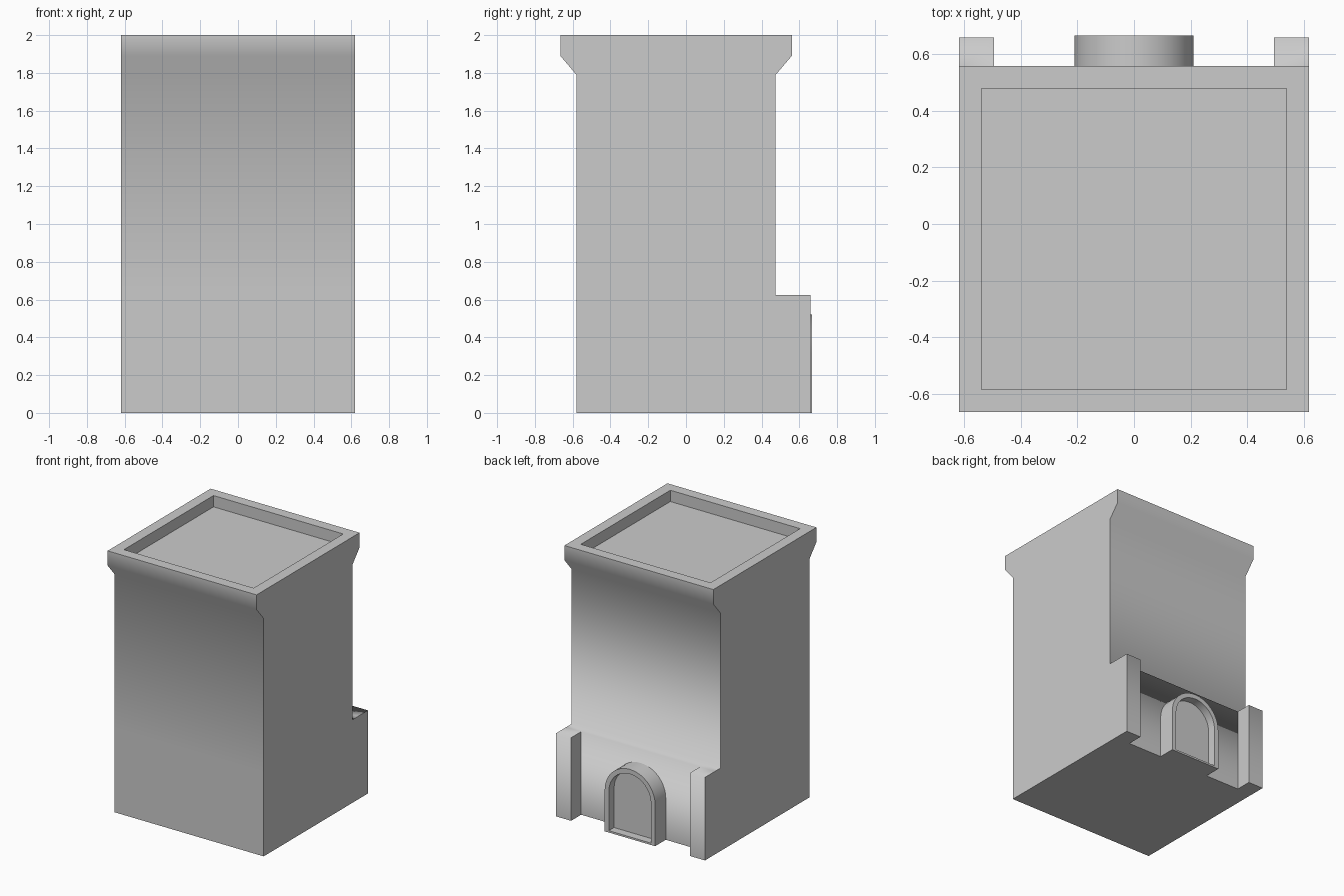
import bpy, bmesh, math
from mathutils import Vector

if "Cube" in bpy.data.objects:
    bpy.data.objects.remove(bpy.data.objects["Cube"])

stone = bpy.data.materials.new("plain_grey")
stone.diffuse_color = (0.6, 0.6, 0.6, 1)
stone.use_nodes = True
stone.node_tree.nodes["Principled BSDF"].inputs["Base Color"].default_value = stone.diffuse_color

LEDGE = 0.625   # height of the projecting base at the back


def finish(bm, name, keep_smooth):
    """Shade smooth, with sharp edges wherever keep_smooth does not apply."""
    bmesh.ops.recalc_face_normals(bm, faces=bm.faces)
    for f in bm.faces:
        f.smooth = True
    for e in bm.edges:
        if len(e.link_faces) == 2 and e.calc_face_angle(0) > 0.55 and not keep_smooth(e):
            e.smooth = False
    me = bpy.data.meshes.new(name)
    bm.to_mesh(me)
    bm.free()
    me.materials.append(stone)
    ob = bpy.data.objects.new(name, me)
    bpy.context.collection.objects.link(ob)
    return ob


def extrude(bm, faces, offset):
    res = bmesh.ops.extrude_face_region(bm, geom=faces)
    moved = [g for g in res["geom"] if isinstance(g, bmesh.types.BMVert)]
    bmesh.ops.translate(bm, verts=moved, vec=Vector(offset))
    left = [f for f in faces if f.is_valid]
    if left:
        bmesh.ops.delete(bm, geom=left, context='FACES_ONLY')


# tower: side profile (y, z) swept across the width
profile = [(-0.58, 0), (0.54, 0), (0.54, LEDGE), (0.475, LEDGE), (0.475, 1.79),
           (0.56, 1.89), (0.56, 2), (-0.665, 2), (-0.665, 1.89), (-0.58, 1.79),
           (-0.58, LEDGE)]
bm = bmesh.new()
ends = [[bm.verts.new((x, y, z)) for y, z in profile] for x in (-0.62, 0.62)]
for loop in ends:
    bm.faces.new(loop)
for i in range(len(profile)):
    j = (i + 1) % len(profile)
    bm.faces.new((ends[0][i], ends[0][j], ends[1][j], ends[1][i]))
bmesh.ops.recalc_face_normals(bm, faces=bm.faces)

# corner piers: split the back and pull out its lower ends
for x in (-0.495, 0.495):
    bmesh.ops.bisect_plane(bm, geom=bm.verts[:] + bm.edges[:] + bm.faces[:],
                           plane_co=(x, 0, 0), plane_no=(1, 0, 0))
for side in (-1, 1):
    bm.normal_update()
    pier = [f for f in bm.faces if f.normal.y > 0.9
            and f.calc_center_median().z < 0.5
            and f.calc_center_median().x * side > 0.5]
    extrude(bm, pier, (0, 0.12, 0))

# sunken roof behind a parapet
bm.normal_update()
roof = [f for f in bm.faces if f.normal.z > 0.9 and f.calc_center_median().z > 1.95]
bmesh.ops.inset_region(bm, faces=roof, thickness=0.08, use_even_offset=True)
extrude(bm, roof, (0, 0, -0.085))


def at_ledge(e):
    mid = (e.verts[0].co + e.verts[1].co) / 2
    return abs(mid.z - LEDGE) < 0.01 and all(abs(f.normal.x) < 0.1 for f in e.link_faces)


# the cornice bends are soft as well, they lie between 1.7 and 1.95
def soft(e):
    zs = [v.co.z for v in e.verts]
    bend = min(zs) > 1.7 and max(zs) < 1.9 and all(abs(f.normal.x) < 0.1 for f in e.link_faces)
    return at_ledge(e) or bend


finish(bm, "tower", soft)


# arched doorway: nested arch outlines bridged into a frame with a recess
def arch(bm, r, base, y, spring=0.312, n=20):
    pts = [(r, base)]
    pts += [(r * math.cos(math.pi * i / n), spring + r * math.sin(math.pi * i / n))
            for i in range(n + 1)]
    pts.append((-r, base))
    return [bm.verts.new((x, y, z)) for x, z in pts]


bm = bmesh.new()
loops = [arch(bm, 0.21, 0, 0.53), arch(bm, 0.21, 0, 0.667),
         arch(bm, 0.175, 0.014, 0.667), arch(bm, 0.175, 0.014, 0.605)]
for a, b in zip(loops, loops[1:]):
    for i in range(len(a)):
        j = (i + 1) % len(a)
        bm.faces.new((a[i], a[j], b[j], b[i]))
bm.faces.new(loops[0])
bm.faces.new(loops[-1])
finish(bm, "arched_doorway", lambda e: False)
